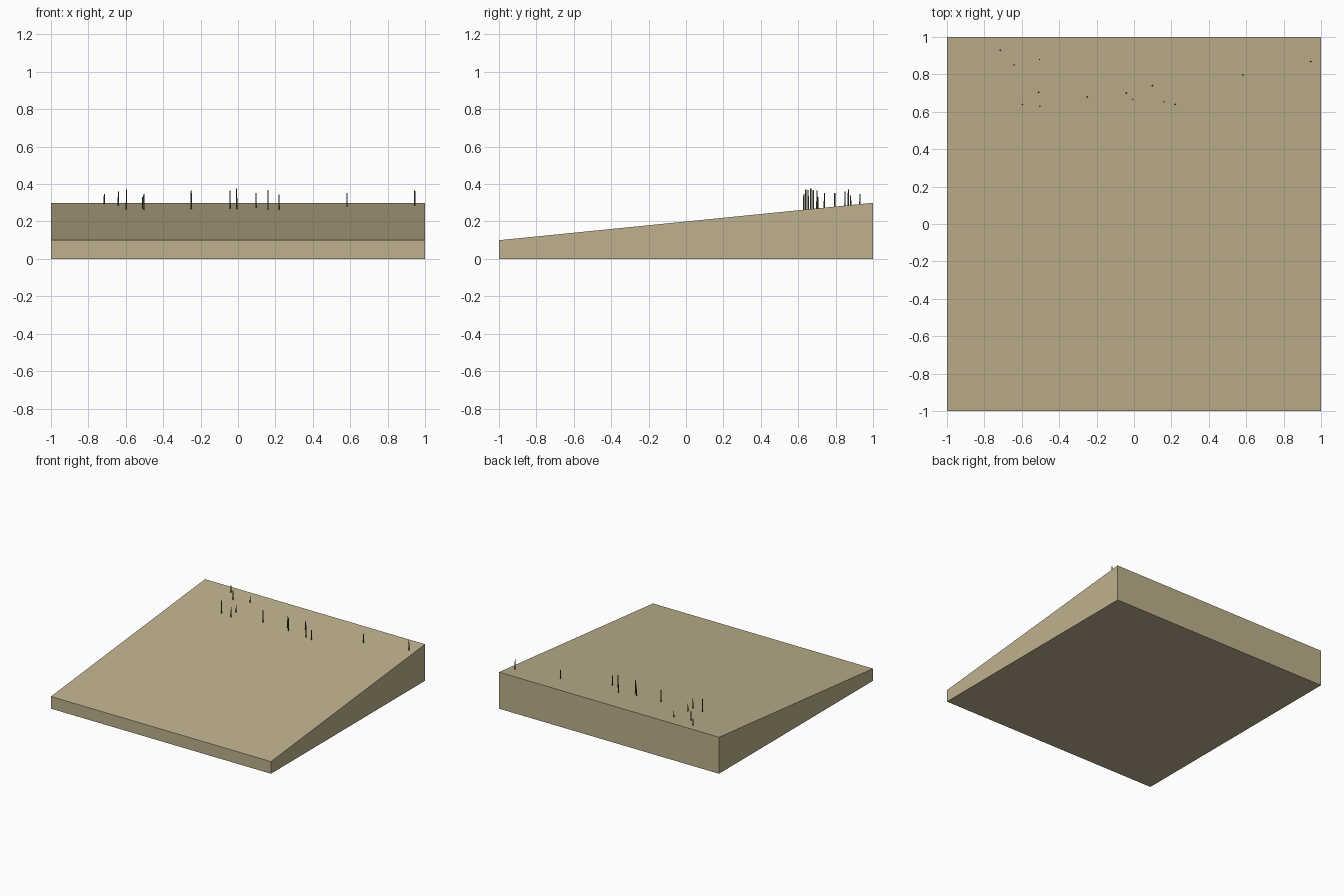
import bpy, bmesh

if "Cube" in bpy.data.objects:
    bpy.data.objects.remove(bpy.data.objects["Cube"])


def material(name, color):
    m = bpy.data.materials.new(name)
    m.diffuse_color = (*color, 1)
    m.use_nodes = True
    m.node_tree.nodes["Principled BSDF"].inputs["Base Color"].default_value = m.diffuse_color
    return m


def mesh_object(name, bm, mat):
    bmesh.ops.recalc_face_normals(bm, faces=bm.faces)
    mesh = bpy.data.meshes.new(name)
    bm.to_mesh(mesh)
    bm.free()
    mesh.materials.append(mat)
    obj = bpy.data.objects.new(name, mesh)
    bpy.context.collection.objects.link(obj)
    return obj


def ground_height(y):
    return 0.2 + 0.1 * y


sand = material("sand", (0.52, 0.44, 0.27))
reed = material("reed", (0.09, 0.11, 0.05))

# Sloping beach slab: low at the front, high at the back
bm = bmesh.new()
bmesh.ops.create_cube(bm, size=2)
for v in bm.verts:
    v.co.z = ground_height(v.co.y) if v.co.z > 0 else 0
mesh_object("beach_slope", bm, sand)

# Scattered grass stalks along the high edge: x, y, tip height
stalks = [
    (-0.715, 0.93, 0.348), (-0.64, 0.85, 0.359), (-0.505, 0.88, 0.34),
    (-0.51, 0.705, 0.332), (-0.597, 0.64, 0.37), (-0.503, 0.63, 0.346),
    (-0.25, 0.68, 0.367), (-0.042, 0.70, 0.366), (-0.007, 0.667, 0.375),
    (0.097, 0.74, 0.351), (0.16, 0.653, 0.367), (0.22, 0.64, 0.344),
    (0.583, 0.795, 0.352), (0.945, 0.868, 0.37),
]
for i, (x, y, tip) in enumerate(stalks):
    base = ground_height(y) - 0.002
    bm = bmesh.new()
    bmesh.ops.create_cone(bm, cap_ends=True, segments=6, radius1=0.004,
                          radius2=0.003, depth=tip - base)
    obj = mesh_object(f"grass_stalk_{i + 1}", bm, reed)
    obj.location = (x, y, (tip + base) / 2)
